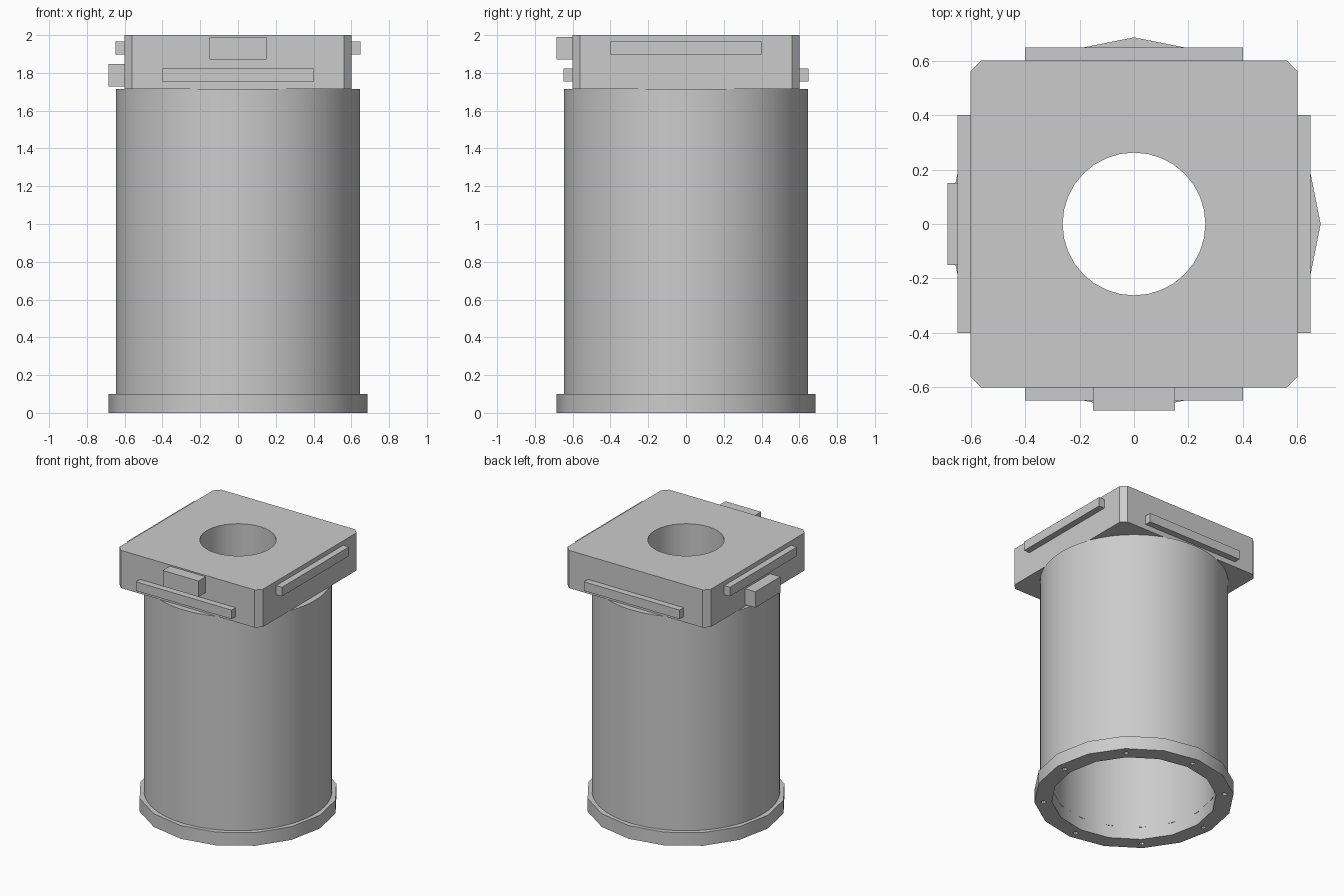
import bpy
import math
from mathutils import Matrix

cube = bpy.data.objects.get("Cube")
if cube:
    bpy.data.objects.remove(cube, do_unlink=True)

# Single grey finish
grey = bpy.data.materials.new("plain_grey")
grey.use_nodes = True
colour = (0.6, 0.6, 0.6, 1)
grey.diffuse_color = colour
grey.node_tree.nodes["Principled BSDF"].inputs["Base Color"].default_value = colour


def finish(name):
    obj = bpy.context.object
    obj.name = name
    obj.data.materials.clear()
    obj.data.materials.append(grey)
    return obj


def cylinder(name, radius, low, high, sides, x=0, y=0):
    bpy.ops.mesh.primitive_cylinder_add(
        vertices=sides, radius=radius, depth=high - low,
        location=(x, y, (low + high) / 2))
    return finish(name)


def box(name, low, high):
    bpy.ops.mesh.primitive_cube_add(size=1)
    obj = finish(name)
    size = [b - a for a, b in zip(low, high)]
    centre = [(a + b) / 2 for a, b in zip(low, high)]
    obj.data.transform(Matrix.Translation(centre) @ Matrix.Diagonal((*size, 1)))
    return obj


def activate(obj):
    bpy.ops.object.select_all(action='DESELECT')
    obj.select_set(True)
    bpy.context.view_layer.objects.active = obj


def cut(obj, cutter):
    cutter.hide_render = True
    mod = obj.modifiers.new("cut", 'BOOLEAN')
    mod.operation = 'DIFFERENCE'
    mod.solver = 'EXACT'
    mod.object = cutter
    activate(obj)
    bpy.ops.object.modifier_apply(modifier=mod.name)
    bpy.data.objects.remove(cutter, do_unlink=True)


def smooth(obj):
    activate(obj)
    bpy.ops.object.shade_smooth_by_angle(angle=math.radians(30))


# Hollow round body
body = cylinder("body_tube", 0.645, 0.095, 1.715, 64)
cut(body, cylinder("bore", 0.56, 0, 1.9, 64))
smooth(body)

# Bottom flange with a ring of bolt holes
flange = cylinder("bottom_flange", 0.685, 0, 0.1, 16)
cut(flange, cylinder("flange_bore", 0.565, -0.1, 0.2, 16))
for i in range(8):
    angle = i * math.tau / 8
    cut(flange, cylinder("bolt_hole", 0.018, -0.1, 0.2, 10,
                         0.622 * math.cos(angle), 0.622 * math.sin(angle)))
smooth(flange)

# Square head with chamfered upright edges and a central opening
head = box("square_head", (-0.6, -0.6, 1.715), (0.6, 0.6, 2))
weights = head.data.attributes.new("bevel_weight_edge", 'FLOAT', 'EDGE')
for edge in head.data.edges:
    a, b = (head.data.vertices[v].co for v in edge.vertices)
    weights.data[edge.index].value = float(abs(a.z - b.z) > 0.1)
bevel = head.modifiers.new("chamfer", 'BEVEL')
bevel.limit_method = 'WEIGHT'
bevel.width = 0.04
bevel.segments = 1
activate(head)
bpy.ops.object.modifier_apply(modifier=bevel.name)
cut(head, cylinder("head_opening", 0.262, 1.6, 2.1, 32))
smooth(head)

# Rails: low on the front and back, high on the sides
box("front_rail", (-0.4, -0.648, 1.755), (0.4, -0.598, 1.823))
box("back_rail", (-0.4, 0.598, 1.755), (0.4, 0.648, 1.823))
box("right_rail", (-0.648, -0.4, 1.898), (-0.598, 0.4, 1.967))
box("left_rail", (0.598, -0.4, 1.898), (0.648, 0.4, 1.967))

# Connector blocks
box("front_block", (-0.15, -0.685, 1.87), (0.15, -0.598, 1.99))
box("right_block", (-0.685, -0.15, 1.727), (-0.598, 0.15, 1.847))
